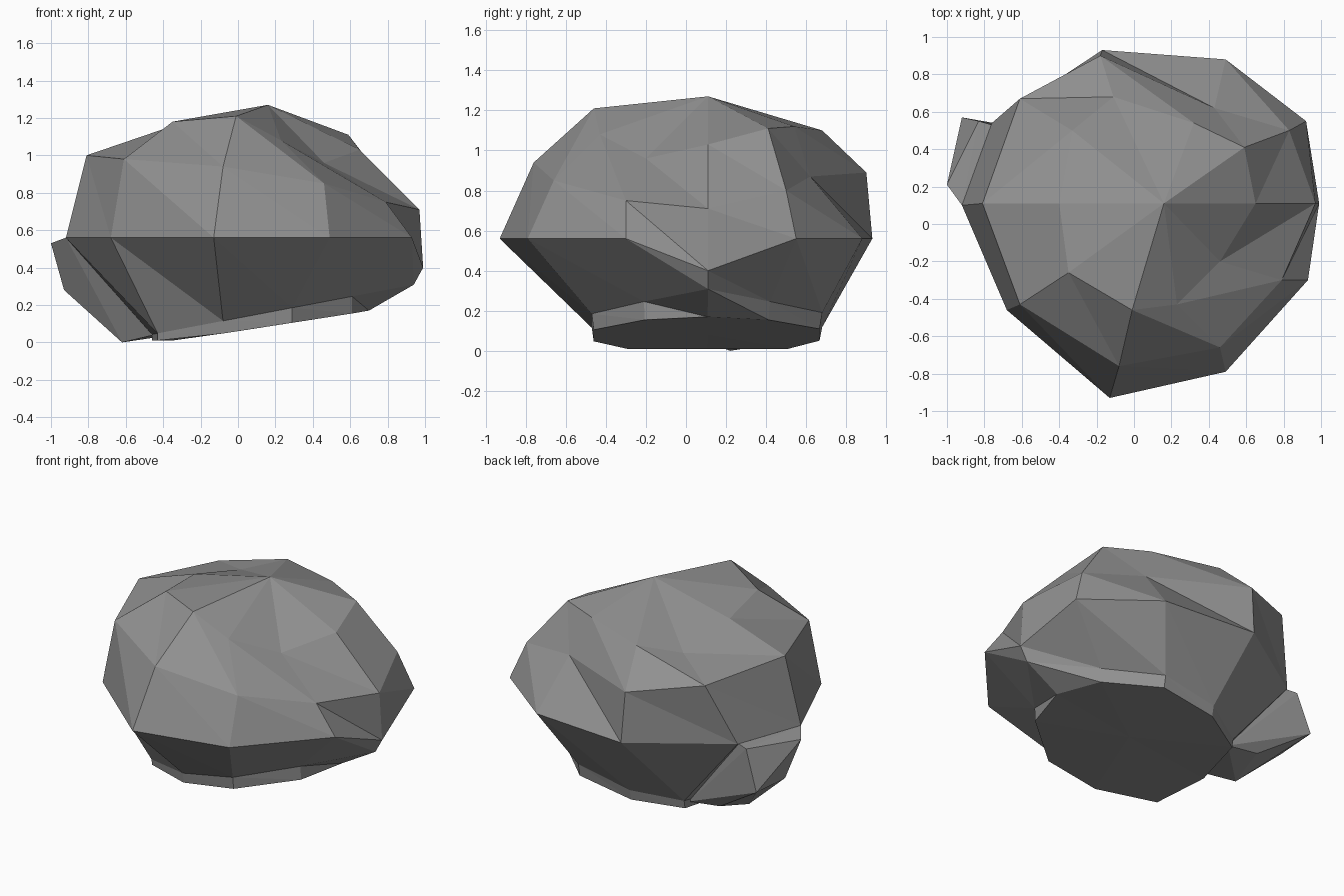
import bpy
import bmesh

# Remove the default cube
default_cube = bpy.data.objects.get("Cube")
if default_cube:
    bpy.data.objects.remove(default_cube, do_unlink=True)


def make_material(name, colour):
    material = bpy.data.materials.new(name)
    material.use_nodes = True
    material.diffuse_color = colour
    shader = next(n for n in material.node_tree.nodes if n.type == 'BSDF_PRINCIPLED')
    shader.inputs["Base Color"].default_value = colour
    shader.inputs["Roughness"].default_value = .9
    return material


def finish(bm, name, material):
    """Turn a bmesh into a flat shaded object with outward normals."""
    bmesh.ops.recalc_face_normals(bm, faces=bm.faces[:])
    mesh = bpy.data.meshes.new(name)
    bm.to_mesh(mesh)
    bm.free()
    mesh.materials.append(material)
    obj = bpy.data.objects.new(name, mesh)
    bpy.context.scene.collection.objects.link(obj)
    return obj


def bridge(bm, upper, lower):
    """Join two rings with faceted triangles, all split the same way."""
    count = len(upper)
    for i in range(count):
        j = (i + 1) % count
        bm.faces.new((upper[i], lower[i], lower[j]))
        bm.faces.new((upper[i], lower[j], upper[j]))


def fan(bm, ring, tip):
    """Close a ring with triangles meeting at one tip."""
    for i, vert in enumerate(ring):
        bm.faces.new((vert, ring[(i + 1) % len(ring)], tip))


stone = make_material("stone grey", (.28, .28, .28, 1))

# Boulder cross-sections, counterclockwise from the front
crown = [(-.01, -.46, 1.21), (.23, -.43, 1.08), (.46, -.2, .96), (.65, .11, 1.03),
         (.59, .41, 1.11), (.32, .54, 1.12), (-.11, .68, 1.1), (-.33, .5, 1.04),
         (-.4, .11, 1.14), (-.35, -.26, 1.18)]
shoulder = [(-.08, -.76, .94), (.46, -.66, .85), (.79, -.3, .75), (.97, .11, .71),
            (.83, .5, .8), (.43, .62, .87), (-.18, .9, .89), (-.61, .67, .96),
            (-.81, .11, 1), (-.61, -.43, .98)]
waist_outline = [(-.13, -.93), (.49, -.79), (.93, -.3), (.99, .11), (.92, .55),
                 (.49, .88), (-.17, .93), (-.76, .54), (-.92, .1), (-.68, -.46)]
foot_outline = [(-.08, -.47), (.29, -.47), (.61, -.21), (.94, .11), (.61, .42),
                (.32, .68), (-.06, .68), (-.35, .52), (-.46, .11), (-.43, -.3)]

# The waist is level apart from one dip; the foot and base lean with x
waist = [(x, y, .4 if x > .95 else .56) for x, y in waist_outline]
foot = [(x, y, .13 + .19 * x) for x, y in foot_outline]
base = [(min(x, .7), y * .98, max(.01, .06 + .155 * x if x < .7 else .17))
        for x, y in foot_outline]

# Main boulder: faceted rings closed by a peak and a flat base
bm = bmesh.new()
rings = [[bm.verts.new(p) for p in ring]
         for ring in (crown, shoulder, waist, foot, base)]
for upper, lower in zip(rings, rings[1:]):
    bridge(bm, upper, lower)
fan(bm, rings[0], bm.verts.new((.16, .11, 1.27)))
fan(bm, rings[-1], bm.verts.new((.13, .11, .08)))
finish(bm, "boulder", stone)

# Small stone wedged against the lower side
corners = [(-1, .21, .53), (-.92, .1, .56), (-.83, .55, .55), (-.76, .53, .56),
           (-.92, .57, .29), (-.93, .28, .28), (-.62, .22, 0), (-.58, .47, .07),
           (-.35, .47, .04), (-.45, .12, .04), (-.4, .3, .3)]
bm = bmesh.new()
for corner in corners:
    bm.verts.new(corner)
bmesh.ops.convex_hull(bm, input=bm.verts[:])
loose = [v for v in bm.verts if not v.link_faces]
bmesh.ops.delete(bm, geom=loose, context='VERTS')
finish(bm, "side_stone", stone)
